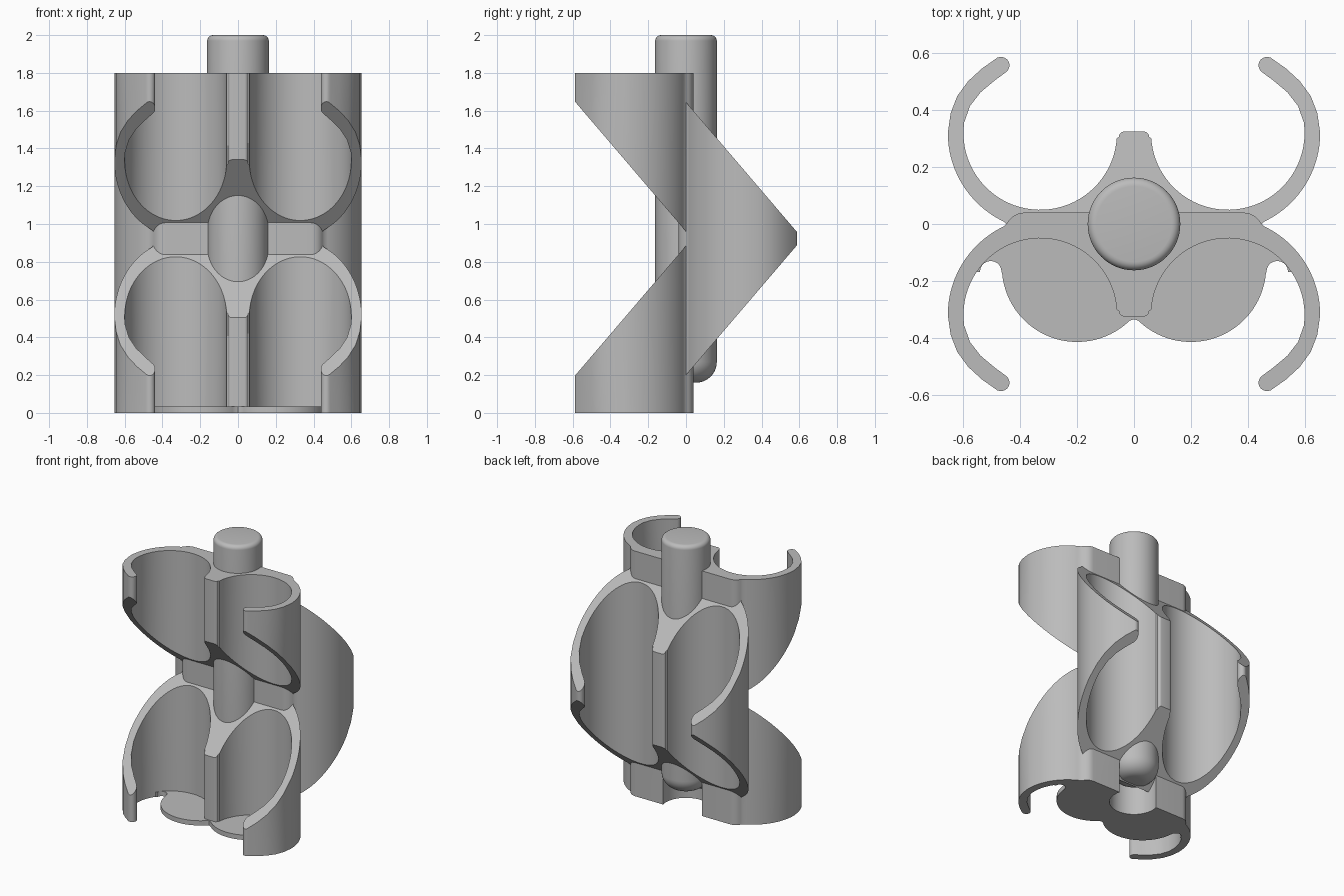
import bpy, bmesh
from math import sin, cos, radians, pi

cube = bpy.data.objects.get("Cube")
if cube:
    bpy.data.objects.remove(cube, do_unlink=True)

grey = bpy.data.materials.new("plain grey")
grey.use_nodes = True
grey.diffuse_color = (0.5, 0.5, 0.5, 1)
grey.node_tree.nodes["Principled BSDF"].inputs["Base Color"].default_value = (0.5, 0.5, 0.5, 1)

RADIUS = 0.163
SLOPE = 1.17


def arc(cx, cy, r, start, end, steps):
    angles = [radians(start + (end - start) * i / steps) for i in range(steps + 1)]
    return [(cx + r * cos(a), cy + r * sin(a)) for a in angles]


def mirrored(half):
    """Close a half outline that starts and ends on the centre line."""
    return half + [(-x, y) for x, y in reversed(half[1:-1])]


def finish(name, bm):
    bmesh.ops.recalc_face_normals(bm, faces=bm.faces)
    mesh = bpy.data.meshes.new(name)
    bm.to_mesh(mesh)
    bm.free()
    mesh.materials.append(grey)
    obj = bpy.data.objects.new(name, mesh)
    bpy.context.collection.objects.link(obj)
    return obj


def prism(name, outline, low, high):
    """Upright prism whose end heights are functions of y."""
    bm = bmesh.new()
    bottom = [bm.verts.new((x, y, low(y))) for x, y in outline]
    top = [bm.verts.new((x, y, high(y))) for x, y in outline]
    bm.faces.new(bottom)
    bm.faces.new(top)
    n = len(outline)
    for i in range(n):
        j = (i + 1) % n
        bm.faces.new((bottom[i], bottom[j], top[j], top[i]))
    return finish(name, bm)


def lathe(name, profile, steps=64):
    bm = bmesh.new()
    verts = [bm.verts.new((r, 0, z)) for r, z in profile]
    edges = [bm.edges.new(pair) for pair in zip(verts, verts[1:])]
    bmesh.ops.spin(bm, geom=verts + edges, cent=(0, 0, 0), axis=(0, 0, 1),
                   angle=2 * pi, steps=steps)
    bmesh.ops.remove_doubles(bm, verts=bm.verts, dist=0.0005)
    return finish(name, bm)


def smooth(obj):
    bpy.ops.object.select_all(action="DESELECT")
    obj.select_set(True)
    bpy.context.view_layer.objects.active = obj
    bpy.ops.object.shade_smooth_by_angle(angle=radians(32))


# Double clip section: spine block, curved arms with round tips, central prong
half = [(0, 0.04)]
half += arc(0.385, -0.03, 0.07, 90, 28, 6)
half += arc(0.31, -0.32, 0.345, 65, 0, 18)
half += [(0.645, -0.39), (0.622, -0.45), (0.583, -0.503), (0.535, -0.547)]
half += arc(0.468, -0.558, 0.03, -45, -225, 10)
half += [(0.49, -0.505), (0.54, -0.463), (0.577, -0.415)]
half += arc(0.33, -0.32, 0.27, -8, 176, 40)
half += arc(0.035, -0.307, 0.018, 0, -90, 5)
half += [(0, -0.325)]
front = mirrored(half)
back = [(x, -y) for x, y in front]

# Front clips, cut at a slant above and below the middle
lower = prism("front_clip_lower", front, lambda y: 0, lambda y: 0.885 + SLOPE * y)
upper = prism("front_clip_upper", front, lambda y: 0.96 - SLOPE * y, lambda y: 1.8)

# Back clip, a wedge between the two front clips
rear = prism("back_clip", back, lambda y: 0.2 + SLOPE * y, lambda y: 1.645 - SLOPE * y)

# Thin floor plate across the lower pockets
plate_half = [(0, 0), (0.44, 0), (0.565, -0.15), (0.56, -0.168)]
plate_half += arc(0.504, -0.168, 0.038, 0, 180, 10)
plate_half += arc(0.2, -0.15, 0.265, -5, -134, 30)
plate_half += [(0, -0.335)]
plate = prism("floor_plate", mirrored(plate_half), lambda y: 0, lambda y: 0.035)

# Central pin with a domed foot and a rounded top
pin_profile = [(0, 0.16)] + arc(RADIUS - 0.11, 0.27, 0.11, -90, 0, 10)
pin_profile += arc(RADIUS - 0.03, 1.97, 0.03, 0, 90, 6) + [(0, 2)]
pin = lathe("centre_pin", pin_profile)

# Socket under the pin, cut through the lower clip and plate
cutter = lathe("socket_cutter", [(0, -0.1), (RADIUS, -0.1), (RADIUS, 0.25), (0, 0.25)])
cutter.hide_render = True
for obj in (lower, plate):
    mod = obj.modifiers.new("socket", "BOOLEAN")
    mod.operation = "DIFFERENCE"
    mod.solver = "EXACT"
    mod.object = cutter
    bpy.context.view_layer.objects.active = obj
    bpy.ops.object.modifier_apply(modifier=mod.name)
bpy.data.objects.remove(cutter, do_unlink=True)

for obj in (lower, upper, rear, plate, pin):
    smooth(obj)
